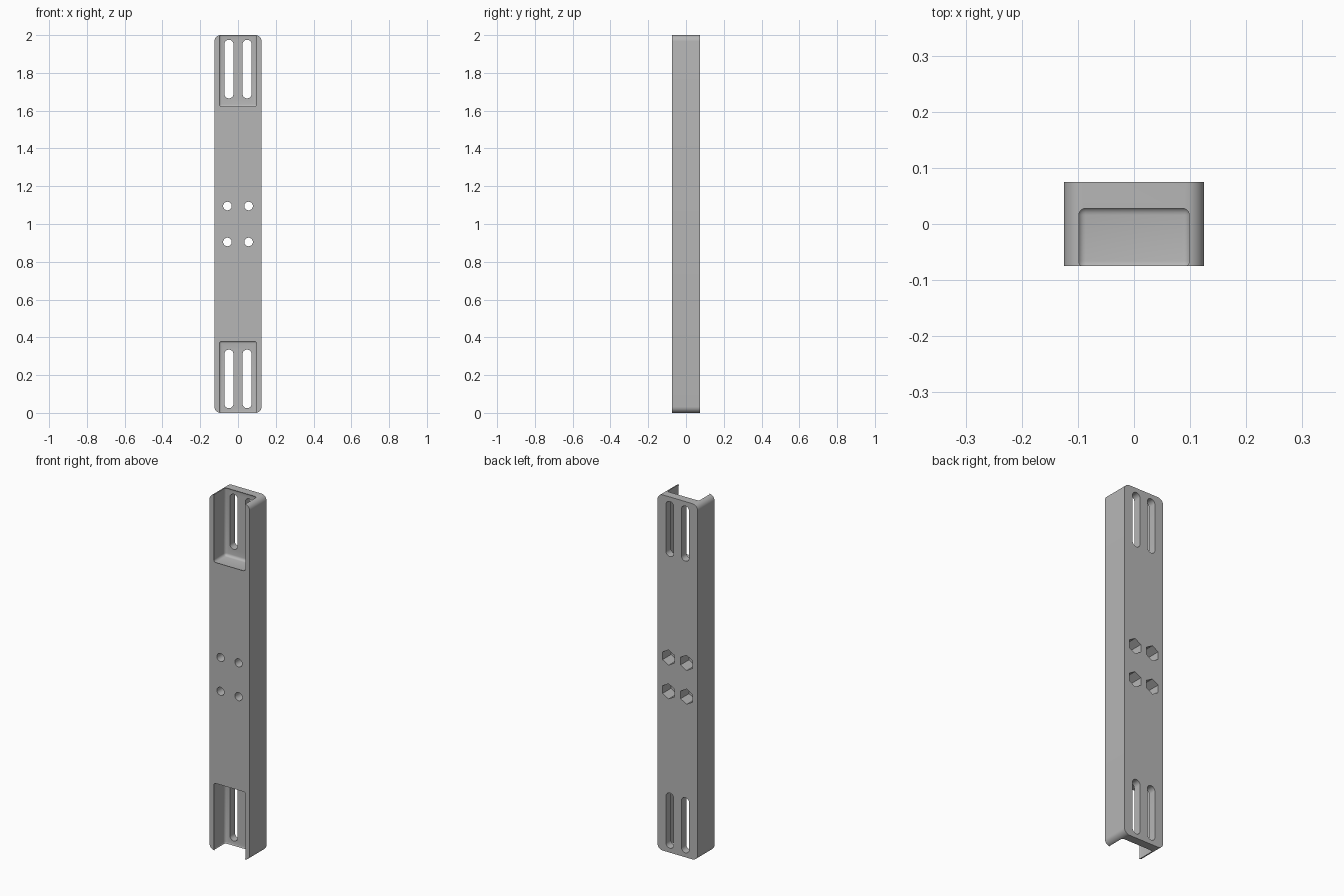
import bpy
import bmesh
from math import cos, sin, pi, radians

cube = bpy.data.objects.get("Cube")
if cube:
    bpy.data.objects.remove(cube, do_unlink=True)

WIDTH, DEPTH, HEIGHT = 0.25, 0.15, 2.0
MID = HEIGHT / 2

grey = bpy.data.materials.new("plain grey")
grey.use_nodes = True
grey.diffuse_color = (0.47, 0.47, 0.47, 1)
grey.node_tree.nodes["Principled BSDF"].inputs["Base Color"].default_value = grey.diffuse_color


def prism(name, outline, y0, y1):
    """Extrude an (x, z) outline from y0 to y1."""
    bm = bmesh.new()
    face = bm.faces.new([bm.verts.new((x, y0, z)) for x, z in outline])
    moved = bmesh.ops.extrude_face_region(bm, geom=[face])["geom"]
    verts = [v for v in moved if isinstance(v, bmesh.types.BMVert)]
    bmesh.ops.translate(bm, verts=verts, vec=(0, y1 - y0, 0))
    return finish(name, bm)


def finish(name, bm):
    bmesh.ops.recalc_face_normals(bm, faces=bm.faces)
    mesh = bpy.data.meshes.new(name)
    bm.to_mesh(mesh)
    bm.free()
    mesh.materials.append(grey)
    obj = bpy.data.objects.new(name, mesh)
    bpy.context.collection.objects.link(obj)
    return obj


def rounded_rect(cx, cz, w, h, r, steps=8):
    """Outline of a rectangle with rounded corners."""
    points = []
    for i, (sx, sz) in enumerate([(1, 1), (-1, 1), (-1, -1), (1, -1)]):
        for k in range(steps + 1):
            a = (i + k / steps) * pi / 2
            points.append((cx + sx * (w / 2 - r) + r * cos(a),
                           cz + sz * (h / 2 - r) + r * sin(a)))
    return points


def polygon(cx, cz, r, sides):
    """Regular polygon outline with a point at the top."""
    return [(cx + r * sin(2 * pi * k / sides), cz + r * cos(2 * pi * k / sides))
            for k in range(sides)]


def pocket(name, x, y0, y1, z0, z1, r):
    """Box with every edge rounded."""
    bm = bmesh.new()
    bmesh.ops.create_cube(bm, size=1)
    bmesh.ops.scale(bm, verts=bm.verts, vec=(2 * x, y1 - y0, z1 - z0))
    bmesh.ops.translate(bm, verts=bm.verts, vec=(0, (y0 + y1) / 2, (z0 + z1) / 2))
    bmesh.ops.bevel(bm, geom=bm.edges[:], offset=r, segments=5, profile=0.5,
                    affect='EDGES')
    return finish(name, bm)


# Bar with rounded end corners
bar = prism("mounting_bar", rounded_rect(0, MID, WIDTH, HEIGHT, 0.033),
            -DEPTH / 2, DEPTH / 2)

cutters = []
for end, s in (("upper", 1), ("lower", -1)):
    # End recess, open at the front and at the end
    z0, z1 = sorted((MID + s * 0.618, MID + s * 1.006))
    cutters.append(pocket(end + "_recess", 0.101, -0.081, 0.031, z0, z1, 0.015))
    for side in (-1, 1):
        # Long slot through the thin back panel
        cutters.append(prism(end + "_slot", rounded_rect(
            side * 0.048, MID + s * 0.82, 0.048, 0.31, 0.0239), -0.02, 0.1))
        # Bolt hole with a six-sided nut seat at the back
        x, z = side * 0.056, MID + s * 0.095
        cutters.append(prism(end + "_bolt_hole", polygon(x, z, 0.023, 16), -0.1, 0.1))
        cutters.append(prism(end + "_nut_seat", polygon(x, z, 0.043, 6), 0.0, 0.1))

# Cut every opening out of the bar
for cutter in cutters:
    cutter.hide_render = True
    mod = bar.modifiers.new(cutter.name, 'BOOLEAN')
    mod.operation, mod.solver, mod.object = 'DIFFERENCE', 'EXACT', cutter
bpy.context.view_layer.update()
result = bpy.data.meshes.new_from_object(
    bar.evaluated_get(bpy.context.evaluated_depsgraph_get()))
bar.modifiers.clear()
bar.data = result
for cutter in cutters:
    bpy.data.objects.remove(cutter, do_unlink=True)

# Smooth the rounded corners, keep the edges sharp
bpy.ops.object.select_all(action='DESELECT')
bar.select_set(True)
bpy.context.view_layer.objects.active = bar
bpy.ops.object.shade_smooth_by_angle(angle=radians(30))
